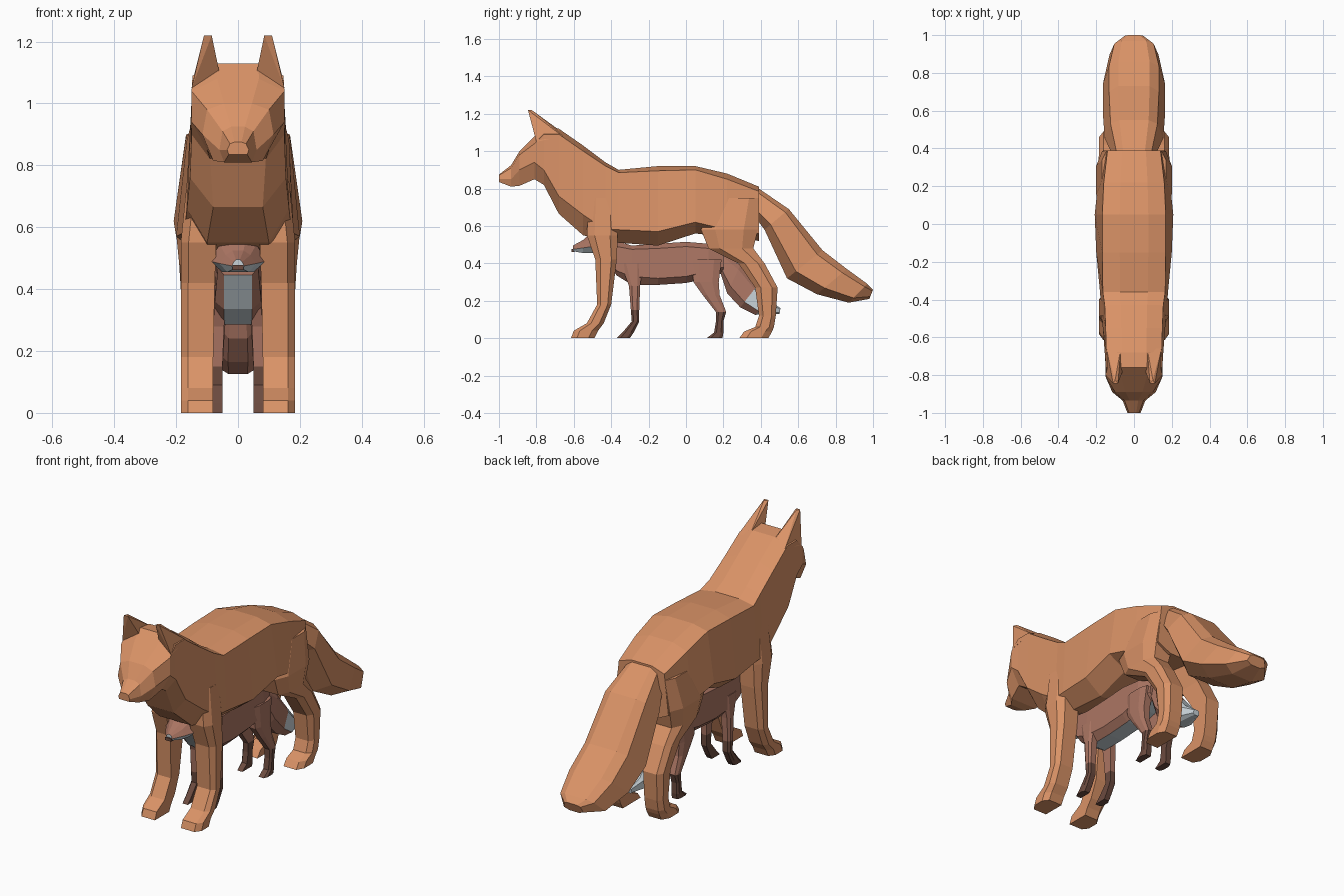
import bpy, bmesh


def material(name, rgb):
    m = bpy.data.materials.new(name)
    m.diffuse_color = (*rgb, 1)
    return m


ORANGE = material("orange fur", (0.70, 0.29, 0.135))
BROWN = material("cub brown fur", (0.41, 0.18, 0.125))
PALE = material("pale grey fur", (0.58, 0.65, 0.69))
DARK = material("dark brown", (0.15, 0.07, 0.05))


def finish(name, bm, mats, rule=None):
    bmesh.ops.recalc_face_normals(bm, faces=bm.faces)
    bm.normal_update()
    if rule:
        for f in bm.faces:
            f.material_index = rule(f.calc_center_median(), f.normal)
    me = bpy.data.meshes.new(name)
    bm.to_mesh(me)
    bm.free()
    for m in mats:
        me.materials.append(m)
    ob = bpy.data.objects.new(name, me)
    bpy.context.collection.objects.link(ob)


def loft(name, rings, mats, rule=None):
    """Skin a list of equal-sized closed rings and cap the ends."""
    bm = bmesh.new()
    rows = [[bm.verts.new(p) for p in r] for r in rings]
    n = len(rows[0])
    for a, b in zip(rows, rows[1:]):
        for i in range(n):
            j = (i + 1) % n
            bm.faces.new((a[i], a[j], b[j], b[i]))
    bm.faces.new(rows[0])
    bm.faces.new(rows[-1])
    finish(name, bm, mats, rule)


def hull(name, pts, mats):
    bm = bmesh.new()
    for p in pts:
        bm.verts.new(p)
    bmesh.ops.convex_hull(bm, input=bm.verts)
    finish(name, bm, mats)


def mirrored(half):
    return half + [(-x, y, z) for x, y, z in reversed(half)]


def section(y, top, bx, bz, cx, cz, dx, dz):
    """Upright body slice: back, shoulder edge, flank edge, belly."""
    return mirrored([(bx * 0.45, y, top), (bx, y, bz), (cx, y, cz), (dx, y, dz)])


def tail_ring(yt, zt, yb, zb, w):
    """Slanted eight-sided slice of a tail."""
    return mirrored([(w * k, yt + (yb - yt) * t, zt + (zb - zt) * t)
                     for t, k in ((0, .5), (.15, .8), (.75, 1), (1, .5))])


def leg_ring(z, y0, y1, x0, x1, s):
    """Level slice of a leg with the outer corners cut off."""
    c, d = (x1 - x0) * 0.22, (y1 - y0) * 0.25
    return [(s * x, y, z) for x, y in ((x0, y0), (x1 - c, y0), (x1, y0 + d),
                                       (x1, y1 - d), (x1 - c, y1), (x0, y1))]


# ---- Large fox: body, neck and head in one skin ----
loft("large_body_and_head", [section(*s) for s in (
    (.39, .81, .14, .785, .165, .56, .08, .52),
    (.22, .88, .16, .85, .19, .58, .10, .54),
    (.05, .92, .168, .90, .208, .62, .10, .56),
    (-.15, .92, .168, .895, .20, .57, .10, .495),
    (-.36, .90, .165, .885, .18, .58, .10, .51),
    (-.43, .94, .155, .92, .175, .58, .10, .52),
    (-.55, 1.03, .15, 1.00, .165, .66, .10, .55),
    (-.68, 1.12, .147, 1.09, .155, .76, .08, .665),
    (-.76, 1.13, .147, 1.09, .15, .90, .09, .82),
    (-.81, 1.08, .15, 1.04, .15, .94, .10, .85),
    (-.89, 1.00, .10, .98, .115, .90, .08, .815),
    (-.935, .925, .05, .91, .06, .85, .045, .81),
    (-1.0, .875, .026, .87, .035, .85, .03, .835))], [ORANGE])

# Ears, legs
for s, side in ((1, "left"), (-1, "right")):
    hull("large_ear_" + side, [(s * x, y, z) for x, y, z in (
        (.15, -.80, 1.05), (.06, -.78, 1.10), (.07, -.66, 1.10), (.145, -.66, 1.08),
        (.085, -.845, 1.22), (.11, -.845, 1.22), (.10, -.825, 1.22))], [ORANGE])
    loft("large_front_leg_" + side, [leg_ring(*r, s) for r in (
        (.75, -.52, -.37, .05, .165), (.55, -.53, -.365, .07, .185),
        (.42, -.485, -.37, .075, .185), (.18, -.475, -.40, .08, .185),
        (.08, -.53, -.44, .08, .185), (.04, -.60, -.47, .08, .185),
        (0, -.615, -.49, .08, .185))], [ORANGE])
    loft("large_hind_leg_" + side, [leg_ring(*r, s) for r in (
        (.75, .18, .39, .05, .17), (.58, .08, .385, .06, .20),
        (.48, .12, .36, .07, .19), (.40, .28, .42, .08, .185),
        (.27, .37, .49, .08, .185), (.12, .39, .48, .08, .18),
        (.06, .37, .47, .08, .18), (.035, .31, .46, .08, .18),
        (0, .285, .44, .08, .18))], [ORANGE])

# Bushy tail
loft("large_tail", [tail_ring(*r) for r in (
    (.36, .82, .36, .66, .11), (.55, .69, .42, .58, .155),
    (.73, .47, .54, .32, .165), (.86, .37, .70, .235, .165),
    (.97, .29, .87, .19, .13), (1.0, .26, .98, .21, .06))], [ORANGE])

# ---- Small fox ----
# Body with pale belly and chest
loft("small_body", [section(*s) for s in (
    (.20, .46, .05, .45, .06, .38, .03, .35),
    (.12, .505, .07, .48, .085, .36, .04, .32),
    (0, .515, .075, .49, .08, .33, .045, .295),
    (-.15, .505, .075, .48, .08, .32, .045, .285),
    (-.29, .495, .075, .475, .08, .33, .045, .285),
    (-.37, .52, .07, .49, .075, .36, .045, .335),
    (-.45, .57, .06, .55, .065, .47, .045, .445))], [BROWN, PALE],
    lambda c, n: int(n.z < -.55 and abs(c.x) < .03))

# Head with pale cheeks
loft("small_head", [section(*s) for s in (
    (-.42, .58, .06, .56, .08, .49, .04, .455),
    (-.50, .57, .06, .545, .09, .49, .05, .455),
    (-.55, .525, .04, .51, .06, .483, .035, .455),
    (-.605, .495, .014, .488, .02, .475, .015, .465))], [BROWN, PALE],
    lambda c, n: int(c.z < .484))
hull("small_nose", [(x, y, z) for x in (-.018, .018) for y in (-.613, -.595)
                    for z in (.462, .478)], [DARK])

# Legs with dark lower parts
for s, side in ((1, "left"), (-1, "right")):
    def stocking(c, n):
        return int(c.z < .125)
    loft("small_front_leg_" + side, [leg_ring(*r, s) for r in (
        (.40, -.35, -.23, .03, .08), (.28, -.305, -.245, .045, .09),
        (.15, -.295, -.25, .05, .09), (.09, -.29, -.25, .05, .09),
        (.03, -.34, -.28, .05, .09), (0, -.37, -.30, .05, .09))],
        [BROWN, DARK], stocking)
    loft("small_hind_leg_" + side, [leg_ring(*r, s) for r in (
        (.42, .03, .19, .03, .085), (.30, .04, .175, .04, .09),
        (.23, .09, .18, .045, .09), (.14, .16, .215, .05, .09),
        (.09, .16, .20, .05, .09), (.03, .15, .20, .05, .09),
        (0, .11, .195, .05, .09))], [BROWN, DARK], stocking)

# Tail with pale tip
loft("small_tail", [tail_ring(*r) for r in (
    (.16, .48, .17, .39, .04), (.29, .39, .22, .24, .06),
    (.38, .28, .29, .165, .065), (.45, .20, .37, .125, .06),
    (.505, .16, .50, .13, .02))], [BROWN, PALE],
    lambda c, n: int(c.y > .365))
